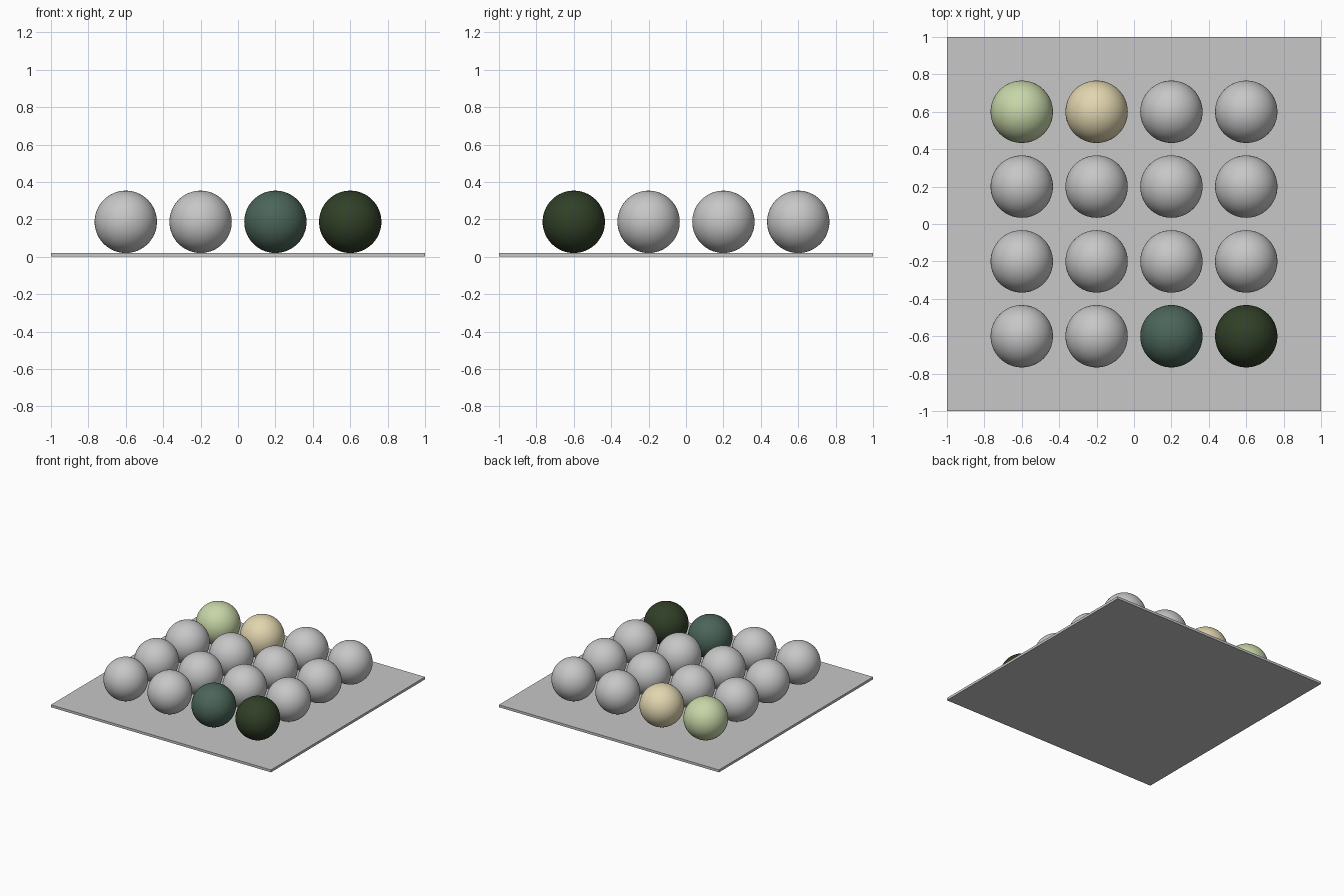
import bpy
import math

cube = bpy.data.objects.get("Cube")
if cube:
    bpy.data.objects.remove(cube, do_unlink=True)


def make_material(name, rgb):
    mat = bpy.data.materials.new(name)
    mat.use_nodes = True
    color = (*rgb, 1)
    mat.diffuse_color = color
    mat.node_tree.nodes["Principled BSDF"].inputs["Base Color"].default_value = color
    return mat


grey = make_material("light grey", (0.57, 0.57, 0.57))
pale_green = make_material("pale green", (0.57, 0.67, 0.39))
sand = make_material("sand", (0.76, 0.67, 0.43))
teal = make_material("muted teal", (0.07, 0.13, 0.1))
dark_green = make_material("dark green", (0.03, 0.05, 0.02))

THICKNESS = 0.02
RADIUS = 1 / 6
SPACING = 0.4

# Base plate
bpy.ops.mesh.primitive_cube_add(size=1, location=(0, 0, THICKNESS / 2))
plate = bpy.context.object
plate.name = "base_plate"
plate.scale = (2, 2, THICKNESS)
bpy.ops.object.transform_apply(location=False, rotation=False, scale=True)
plate.data.materials.append(grey)

# Grid of balls resting on the plate, with coloured ones at two opposite corners
accents = {(0, 3): pale_green, (1, 3): sand, (2, 0): teal, (3, 0): dark_green}
for row in range(4):
    for col in range(4):
        x, y = (col - 1.5) * SPACING, (row - 1.5) * SPACING
        bpy.ops.mesh.primitive_uv_sphere_add(
            segments=64, ring_count=32, radius=RADIUS,
            location=(x, y, THICKNESS + RADIUS))
        ball = bpy.context.object
        ball.name = f"ball_row{row + 1}_column{col + 1}"
        ball.data.materials.append(accents.get((col, row), grey))
        bpy.ops.object.shade_smooth_by_angle(angle=math.radians(40))
